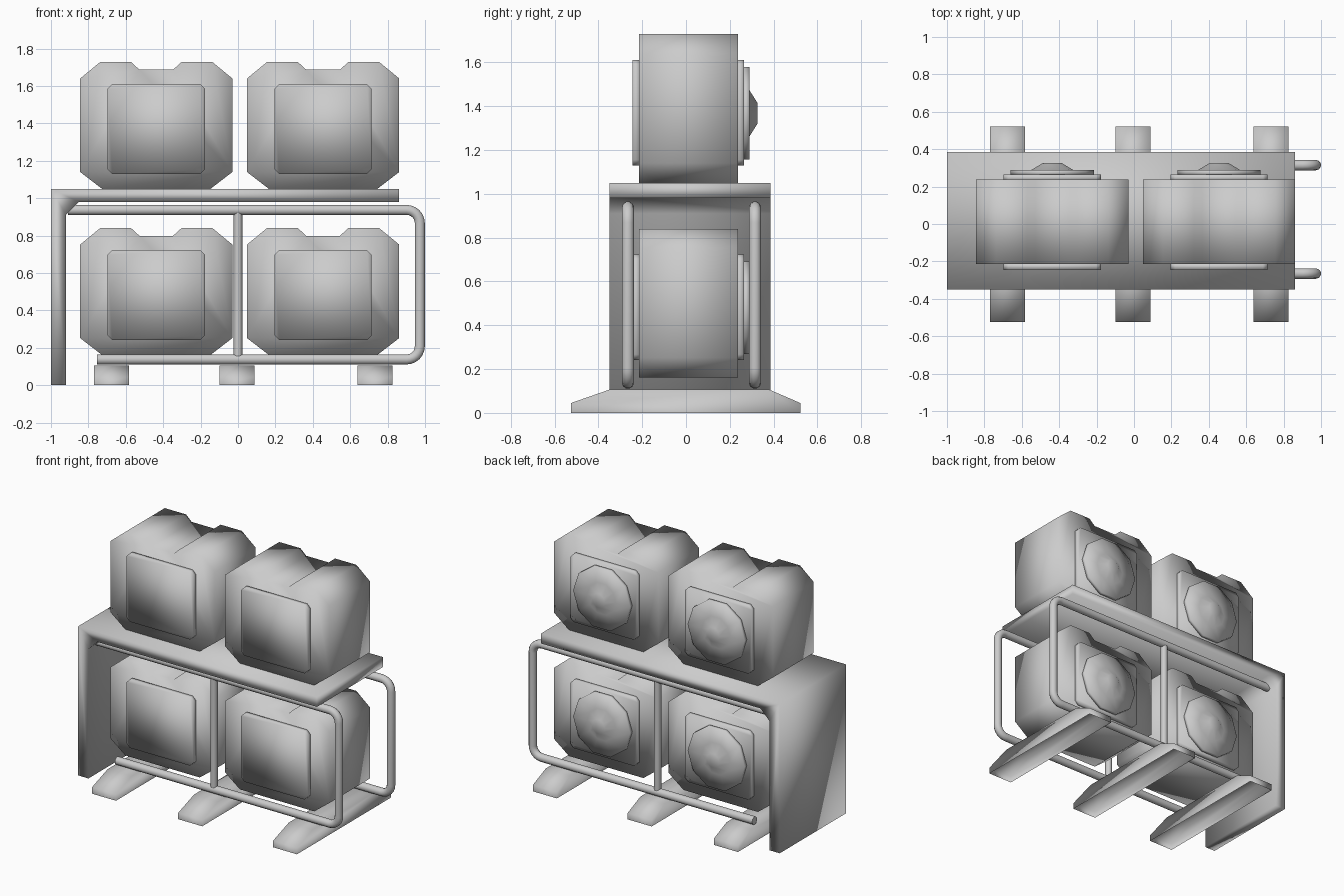
import bpy, bmesh, math
from mathutils import Vector

old = bpy.data.objects.get("Cube")
if old:
    bpy.data.objects.remove(old, do_unlink=True)

GREY = (0.6, 0.6, 0.6, 1)
grey = bpy.data.materials.new("plain grey")
grey.use_nodes = True
grey.diffuse_color = GREY
grey.node_tree.nodes["Principled BSDF"].inputs["Base Color"].default_value = GREY


def finish(name, bm):
    bmesh.ops.recalc_face_normals(bm, faces=bm.faces)
    for face in bm.faces:
        face.smooth = True
    mesh = bpy.data.meshes.new(name)
    bm.to_mesh(mesh)
    bm.free()
    mesh.materials.append(grey)
    obj = bpy.data.objects.new(name, mesh)
    bpy.context.collection.objects.link(obj)
    return obj


def loft(name, rings, cap_start=True):
    """Join rings of points with quads and close the ends."""
    bm = bmesh.new()
    loops = [[bm.verts.new(p) for p in ring] for ring in rings]
    for a, b in zip(loops, loops[1:]):
        for i in range(len(a)):
            j = (i + 1) % len(a)
            bm.faces.new((a[i], a[j], b[j], b[i]))
    if cap_start:
        bm.faces.new(loops[0])
    bm.faces.new(loops[-1])
    return finish(name, bm)


def prism_y(name, outline, y0, y1):
    return loft(name, [[(x, y, z) for x, z in outline] for y in (y0, y1)])


def mirrored(half):
    return half + [(-x, z) for x, z in reversed(half)]


def tube(name, points, radius):
    curve = bpy.data.curves.new(name, "CURVE")
    curve.dimensions = "3D"
    curve.bevel_depth = radius
    curve.bevel_resolution = 3
    curve.use_fill_caps = True
    spline = curve.splines.new("POLY")
    spline.points.add(len(points) - 1)
    for point, co in zip(spline.points, points):
        point.co = (*co, 1)
    spline.use_smooth = True
    curve.materials.append(grey)
    obj = bpy.data.objects.new(name, curve)
    bpy.context.collection.objects.link(obj)


# Shelf: top slab and one side panel with a small inner brace
prism_y("shelf", [(-1, 0), (-0.92, 0), (-0.92, 0.91), (-0.85, 0.98),
                  (0.86, 0.98), (0.86, 1.05), (-1, 1.05)], -0.35, 0.385)

# Housings: chamfered block with a notch in the top
BODY = mirrored([(0.29, 0), (0.407, 0.09), (0.407, 0.59), (0.3, 0.678),
                 (0.135, 0.678), (0.09, 0.637)])
PANEL = mirrored([(0.235, 0.08), (0.26, 0.105), (0.26, 0.535), (0.235, 0.56)])


def housing(name, cx, z0):
    def place(outline):
        return [(cx + x, z0 + z) for x, z in outline]
    prism_y(name + "_body", place(BODY), -0.215, 0.238)
    prism_y(name + "_front_panel", place(PANEL), -0.245, -0.21)
    prism_y(name + "_back_panel", place(PANEL), 0.23, 0.264)
    # Ten-sided disc with a raised centre
    rings = []
    for radius, y in ((0.222, 0.26), (0.222, 0.289), (0.112, 0.289), (0.05, 0.326)):
        rings.append([(cx + radius * math.cos(k * math.tau / 10), y,
                       z0 + 0.317 + radius * math.sin(k * math.tau / 10))
                      for k in range(10)])
    loft(name + "_disc", rings)


for level, z0 in (("lower", 0.162), ("upper", 1.05)):
    for side, cx in (("right", -0.437), ("left", 0.455)):
        housing(f"{level}_{side}", cx, z0)


# Bent tube frames with a middle post
def corner(cx, cz, y, start, r=0.07):
    return [(cx + r * math.cos(start - k * math.pi / 12), y,
             cz + r * math.sin(start - k * math.pi / 12)) for k in range(7)]


for side, y in (("front", -0.265), ("back", 0.315)):
    path = [(-0.91, y, 0.937)]
    path += corner(0.902, 0.867, y, math.pi / 2)
    path += corner(0.902, 0.208, y, 0)
    path.append((-0.755, y, 0.138))
    tube(side + "_tube_frame", path, 0.028)
    tube(side + "_post", [(0, y, 0.14), (0, y, 0.935)], 0.023)

# Feet: hollow channels, open underneath
FOOT = [(-0.525, 0), (-0.525, 0.045), (-0.35, 0.106), (0.38, 0.106),
        (0.522, 0.045), (0.522, 0)]
for name, x0 in (("right_foot", -0.77), ("middle_foot", -0.098), ("left_foot", 0.64)):
    foot = loft(name, [[(x, y, z) for y, z in FOOT] for x in (x0, x0 + 0.187)])
    bm = bmesh.new()
    bm.from_mesh(foot.data)
    under = [f for f in bm.faces if f.normal.dot(Vector((0, 0, -1))) > 0.9]
    bmesh.ops.delete(bm, geom=under, context="FACES_ONLY")
    bm.to_mesh(foot.data)
    bm.free()
